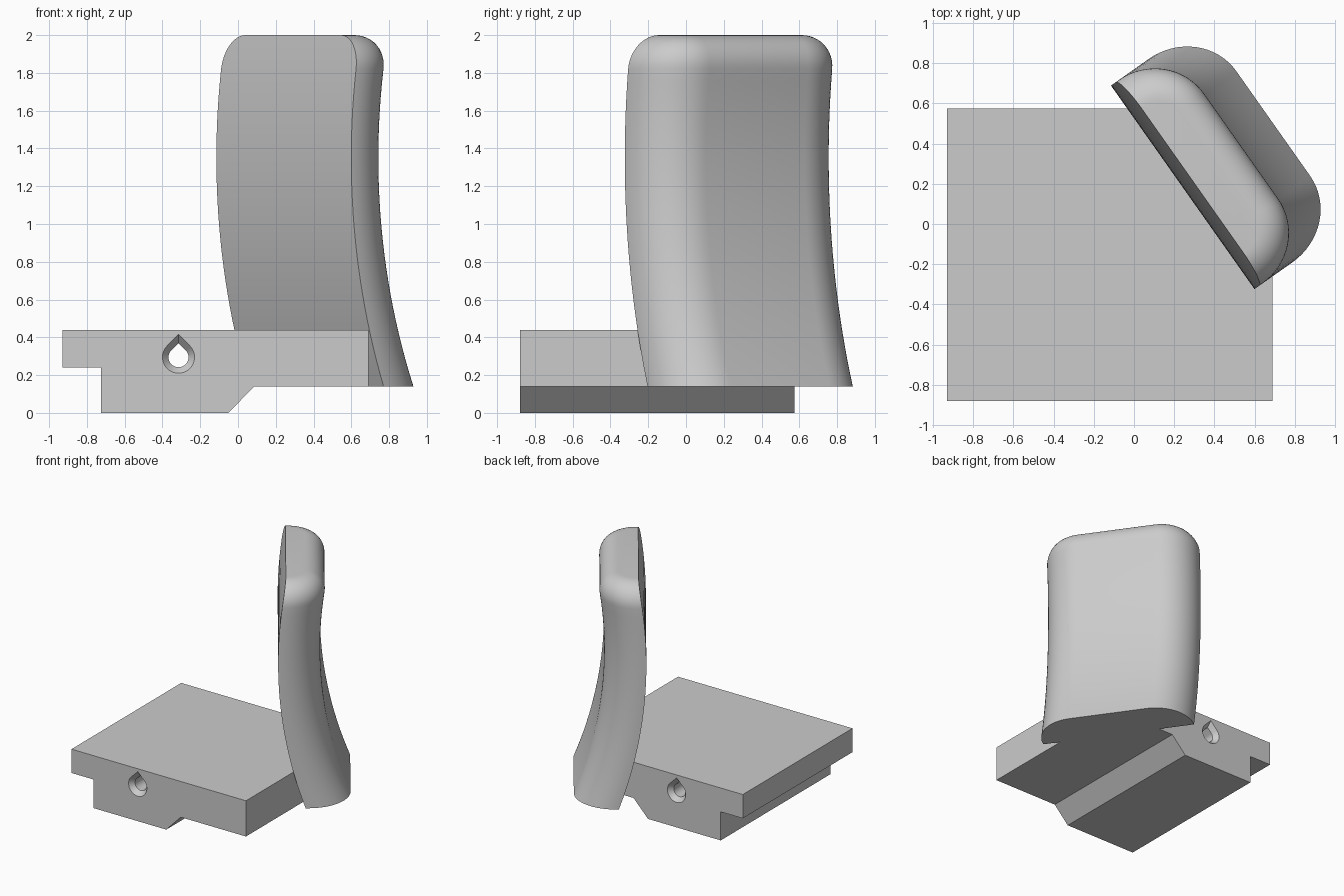
import bpy, bmesh, math
from mathutils import Vector

if "Cube" in bpy.data.objects:
    bpy.data.objects.remove(bpy.data.objects["Cube"])

grey = bpy.data.materials.new("light_grey")
grey.diffuse_color = (0.60, 0.60, 0.60, 1)
grey.use_nodes = True
grey.node_tree.nodes["Principled BSDF"].inputs["Base Color"].default_value = grey.diffuse_color

# Frame of the curved pad: width direction, outward normal, origin at the bulge
WIDTH = Vector((0.576, -0.817, 0))
NORMAL = Vector((0.817, 0.576, 0))
ORIGIN = Vector((0.2425, 0.1825, 0))
R, Z_MID = 3.6, 1.35          # sweep radius and height of the bulge
Z_LOW, Z_TOP, FILLET = 0.14, 2.0, 0.18


def loft(name, rings):
    """Closed solid through a stack of equal-length rings."""
    bm = bmesh.new()
    loops = [[bm.verts.new(p) for p in ring] for ring in rings]
    n = len(loops[0])
    for a, b in zip(loops, loops[1:]):
        for i in range(n):
            j = (i + 1) % n
            bm.faces.new((a[i], a[j], b[j], b[i]))
    bm.faces.new(loops[0][::-1])
    bm.faces.new(loops[-1])
    bmesh.ops.recalc_face_normals(bm, faces=bm.faces)
    mesh = bpy.data.meshes.new(name)
    bm.to_mesh(mesh)
    bm.free()
    mesh.materials.append(grey)
    obj = bpy.data.objects.new(name, mesh)
    bpy.context.collection.objects.link(obj)
    return obj


def smooth(obj):
    bpy.ops.object.select_all(action='DESELECT')
    obj.select_set(True)
    bpy.context.view_layer.objects.active = obj
    bpy.ops.object.shade_smooth_by_angle(angle=math.radians(30))


# Mounting base: stepped profile extruded front to back
profile = [(-0.93, 0.44), (0.69, 0.44), (0.69, 0.14), (0.085, 0.14),
           (-0.05, 0), (-0.725, 0), (-0.725, 0.24), (-0.93, 0.24)]
Y0, Y1 = -0.88, 0.575
base = loft("mounting_base", [[(x, y, z) for x, z in profile] for y in (Y0, Y1)])

# Trim the base corner hidden behind the pad
bm = bmesh.new()
bm.from_mesh(base.data)
front_u = R - math.sqrt(R * R - (Z_LOW - Z_MID) ** 2)
bmesh.ops.bisect_plane(bm, geom=bm.verts[:] + bm.edges[:] + bm.faces[:],
                       plane_co=ORIGIN + NORMAL * front_u, plane_no=NORMAL, clear_outer=True)
bmesh.ops.holes_fill(bm, edges=[e for e in bm.edges if e.is_boundary])
bmesh.ops.recalc_face_normals(bm, faces=bm.faces)
bm.to_mesh(base.data)
bm.free()


# Teardrop through-hole with countersunk ends
def teardrop(r, y):
    pts = [(0, math.sqrt(2) * r)]
    for i in range(33):
        a = math.radians(135 + 270 * i / 32)
        pts.append((r * math.cos(a), r * math.sin(a)))
    return [(-0.315 + x, y, 0.295 + z) for x, z in pts]


cutter = loft("hole_cutter", [teardrop(0.117, Y0 - 0.04), teardrop(0.053, Y0 + 0.04),
                              teardrop(0.053, Y1 - 0.04), teardrop(0.117, Y1 + 0.04)])
cutter.hide_render = True
cut = base.modifiers.new("hole", 'BOOLEAN')
cut.operation = 'DIFFERENCE'
cut.solver = 'EXACT'
cut.object = cutter
bpy.context.view_layer.objects.active = base
bpy.ops.object.modifier_apply(modifier=cut.name)
bpy.data.objects.remove(cutter)
smooth(base)


# Curved pad: flat-fronted section with rounded back, swept along a vertical arc
def pad_section(z, inset):
    r = 0.30 - inset
    half = [(0.32 + r, 0.0)]
    for i in range(17):
        a = math.radians(90 * i / 16)
        half.append((0.32 + r * math.cos(a), 0.02 + r * math.sin(a)))
    ring = half + [(-s, u) for s, u in reversed(half)]
    out = []
    for s, u in ring:
        d = R - math.sqrt((R - u) ** 2 - (z - Z_MID) ** 2)
        p = ORIGIN + WIDTH * s + NORMAL * d
        out.append((p.x, p.y, z))
    return out


z_round = Z_TOP - FILLET
rings = [pad_section(Z_LOW + (z_round - Z_LOW) * i / 24, 0) for i in range(25)]
for i in range(1, 13):        # rounded top rim
    a = math.radians(90 * i / 12)
    rings.append(pad_section(z_round + FILLET * math.sin(a), FILLET * (1 - math.cos(a))))
smooth(loft("curved_pad", rings))
